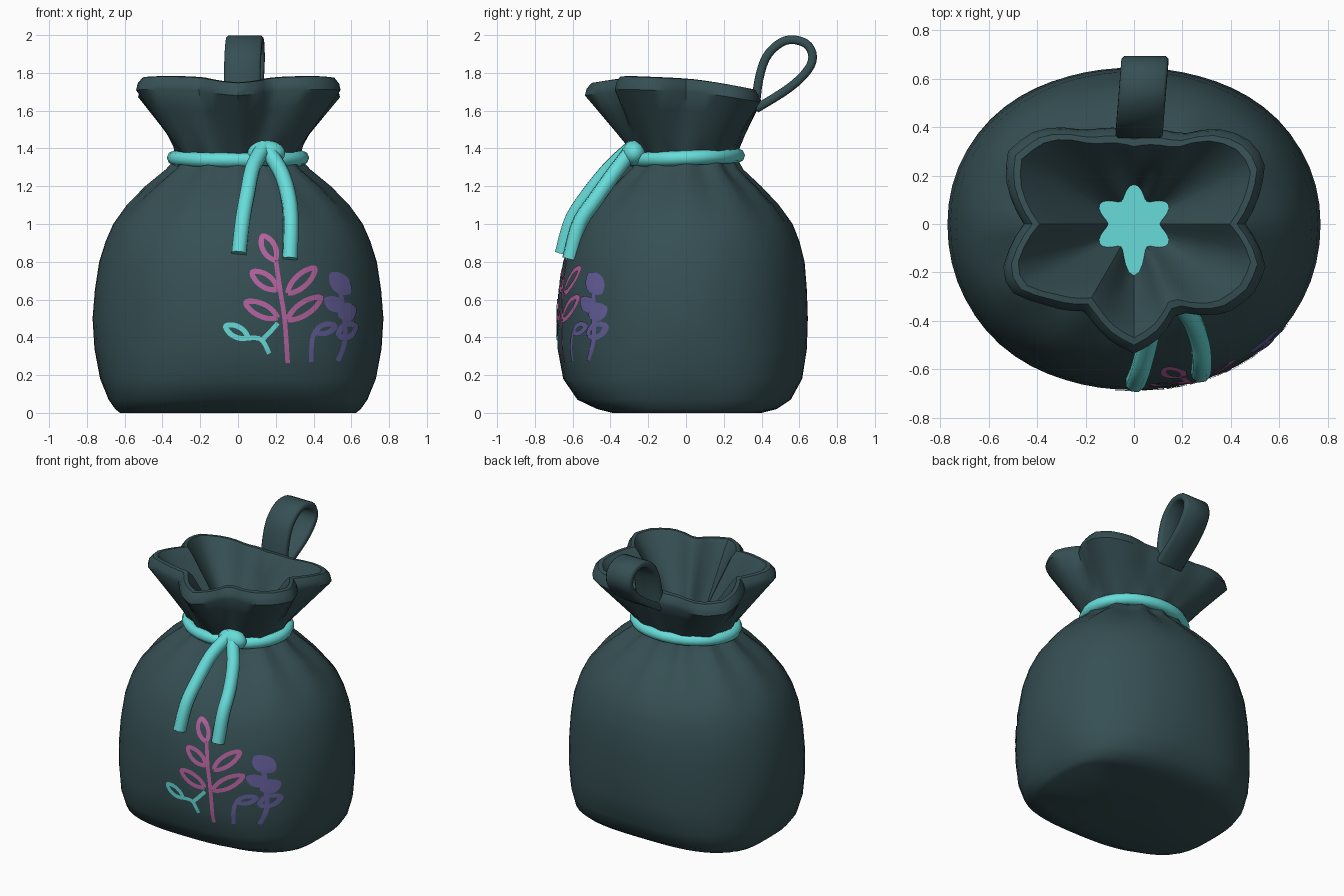
import bpy, bmesh, math
from mathutils import Vector
from mathutils.bvhtree import BVHTree

if "Cube" in bpy.data.objects:
    bpy.data.objects.remove(bpy.data.objects["Cube"])


def mat(name, rgb):
    m = bpy.data.materials.new(name)
    m.diffuse_color = (*rgb, 1)
    m.use_nodes = True
    m.node_tree.nodes["Principled BSDF"].inputs["Base Color"].default_value = m.diffuse_color
    return m


TEAL = mat("dark_teal_cloth", (0.036, 0.078, 0.087))
CYAN = mat("bright_cyan_cord", (0.135, 0.72, 0.70))
PINK = mat("pink_print", (0.47, 0.125, 0.35))
PURPLE = mat("purple_print", (0.13, 0.115, 0.33))


def add(name, mesh, mats, angle=50):
    for m in mats:
        mesh.materials.append(m)
    ob = bpy.data.objects.new(name, mesh)
    bpy.context.collection.objects.link(ob)
    bpy.ops.object.select_all(action='DESELECT')
    ob.select_set(True)
    bpy.context.view_layer.objects.active = ob
    bpy.ops.object.shade_smooth_by_angle(angle=math.radians(angle))
    return ob


# ---------- bag: lofted rings, bottom -> shoulder -> neck -> rim -> inside ----------
N = 60
RIM = [(0.46, 0), (0.54, 0.24), (0.50, 0.33), (0.38, 0.39), (0.2, 0.37), (0, 0.385),
       (-0.2, 0.385), (-0.4, 0.39), (-0.52, 0.3), (-0.53, 0.19), (-0.455, 0), (-0.545, -0.2),
       (-0.51, -0.28), (-0.38, -0.33), (-0.2, -0.36), (-0.1, -0.48), (0, -0.535), (0.1, -0.475),
       (0.18, -0.36), (0.38, -0.37), (0.5, -0.28), (0.545, -0.17)]
POLAR = [(math.atan2(y, x) % math.tau, math.hypot(x, y)) for x, y in RIM]
POLAR.append((math.tau, POLAR[0][1]))


def rim_r(a):
    for (a0, r0), (a1, r1) in zip(POLAR, POLAR[1:]):
        if a0 <= a <= a1:
            return r0 + (r1 - r0) * (a - a0) / (a1 - a0)
    return POLAR[0][1]


def oval(a, rx, front, back, pleat=0, e=2.1):
    ry = back if math.sin(a) > 0 else front
    c, s = abs(math.cos(a)), abs(math.sin(a))
    r = ((c / rx) ** e + (s / ry) ** e) ** (-1 / e)
    return r * (1 + pleat * math.cos(12 * a))


# z, half width, front depth, back depth, pleat strength, squareness
BODY = [(0.0, 0.625, 0.39, 0.40, 0, 3.4), (0.02, 0.65, 0.47, 0.48, 0, 3.1),
        (0.07, 0.685, 0.575, 0.555, 0, 2.8), (0.18, 0.73, 0.65, 0.615, 0, 2.4),
        (0.34, 0.76, 0.68, 0.64, 0, 2.2), (0.5, 0.77, 0.685, 0.645, 0, 2.1),
        (0.65, 0.758, 0.675, 0.64, 0, 2.1), (0.8, 0.735, 0.65, 0.628, 0, 2.1),
        (0.91, 0.70, 0.615, 0.60, 0, 2.1), (1.0, 0.658, 0.57, 0.562, 0.004, 2.1),
        (1.1, 0.58, 0.50, 0.485, 0.016, 2.1), (1.2, 0.475, 0.405, 0.385, 0.035, 2.1),
        (1.29, 0.36, 0.30, 0.285, 0.06, 2.1), (1.35, 0.31, 0.255, 0.255, 0.06, 2.1)]
angles = [math.tau * i / N for i in range(N)]
rings = [[(oval(a, rx, f, b, p, e), z) for a in angles] for z, rx, f, b, p, e in BODY]


def lift(a):   # rim is highest at the front corners and sinks towards the back
    s = math.sin(a)
    if s > 0:
        return 0.005 - 0.055 * min(1, rim_r(a) * s / 0.39) ** 1.3
    return 0.005 + 0.014 * abs(math.sin(2 * a)) - 0.02 * (-s) ** 8


for t in (0.15, 0.4, 0.7, 1.0):   # outer flare
    rings.append([((1 - t) * oval(a, 0.315, 0.26, 0.26, 0.03 * (1 - t)) + t * rim_r(a),
                   1.36 + 0.335 * t + lift(a) * t) for a in angles])
for inset, z in ((0.008, 1.73), (0.035, 1.762), (0.065, 1.765), (0.10, 1.725)):   # rolled rim
    rings.append([(rim_r(a) - inset, z + lift(a)) for a in angles])


def star_r(a):
    d = math.cos(6 * (a - math.pi / 2))
    return 0.135 + 0.028 * d + 0.05 * max(0, -math.sin(a)) ** 30


for t in (0.3, 0.65, 1.0):   # inner wall down to the star-shaped throat
    rings.append([((1 - t) * (rim_r(a) - 0.10) + t * star_r(a),
                   1.725 + lift(a) * (1 - t) - 0.365 * t) for a in angles])

bm = bmesh.new()
vr = [[bm.verts.new((r * math.cos(a), r * math.sin(a), z)) for a, (r, z) in zip(angles, ring)]
      for ring in rings]
for lo, hi in zip(vr, vr[1:]):
    for i in range(N):
        j = (i + 1) % N
        bm.faces.new((lo[i], lo[j], hi[j], hi[i]))
base = bm.verts.new((0, 0, 0))
throat = bm.verts.new((0, 0, 1.36))
for i in range(N):
    j = (i + 1) % N
    bm.faces.new((base, vr[0][j], vr[0][i]))
    bm.faces.new((throat, vr[-1][i], vr[-1][j])).material_index = 1
bm.normal_update()
tree = BVHTree.FromBMesh(bm)
me = bpy.data.meshes.new("bag")
me.materials.append(TEAL)
me.materials.append(CYAN)
bm.to_mesh(me)
bm.free()
add("bag", me, [], 40)


# ---------- cords ----------
def smooth_path(pts, step=6, closed=False):
    """Catmull-Rom resampling of a few control points."""
    P = [Vector(p) for p in pts]
    n = len(P)
    get = (lambda i: P[i % n]) if closed else (lambda i: P[max(0, min(n - 1, i))])
    out = []
    for i in range(n if closed else n - 1):
        a, b, c, d = get(i - 1), get(i), get(i + 1), get(i + 2)
        for k in range(step):
            t = k / step
            out.append(0.5 * (2 * b + (c - a) * t + (2 * a - 5 * b + 4 * c - d) * t * t
                              + (3 * b - a - 3 * c + d) * t ** 3))
    out.append(P[0].copy() if closed else P[-1].copy())
    return out


def tube(name, pts, radius, closed=False):
    cu = bpy.data.curves.new(name + "_path", 'CURVE')
    cu.dimensions = '3D'
    cu.bevel_depth = radius
    cu.bevel_resolution = 2
    cu.use_fill_caps = True
    sp = cu.splines.new('POLY')
    sp.points.add(len(pts) - 1)
    for p, q in zip(sp.points, pts):
        p.co = (*q, 1)
    sp.use_cyclic_u = closed
    tmp = bpy.data.objects.new(name + "_tmp", cu)
    bpy.context.collection.objects.link(tmp)
    bpy.context.view_layer.update()
    mesh = bpy.data.meshes.new_from_object(tmp.evaluated_get(bpy.context.evaluated_depsgraph_get()))
    bpy.data.objects.remove(tmp)
    mesh.materials.clear()
    add(name, mesh, [CYAN])


tube("neck_cord", [(0.338 * math.cos(a), 0.275 * math.sin(a), 1.35 + 0.012 * math.sin(a))
                   for a in angles[::2]], 0.039, True)
tube("cord_tail_left", smooth_path([(0.14, -0.28, 1.41), (0.08, -0.40, 1.30), (0.05, -0.515, 1.16),
                                    (0.025, -0.605, 1.02), (0.005, -0.655, 0.845)]), 0.042)
tube("cord_tail_right", smooth_path([(0.15, -0.28, 1.40), (0.23, -0.38, 1.27), (0.27, -0.48, 1.13),
                                     (0.28, -0.565, 1.0), (0.275, -0.615, 0.815)]), 0.042)
bm = bmesh.new()
bmesh.ops.create_uvsphere(bm, u_segments=16, v_segments=10, radius=1)
for v in bm.verts:
    v.co = (0.15 + 0.10 * v.co.x, -0.275 + 0.065 * v.co.y, 1.375 + 0.068 * v.co.z)
me = bpy.data.meshes.new("cord_knot")
bm.to_mesh(me)
bm.free()
add("cord_knot", me, [CYAN])

# ---------- hanging loop at the back ----------
path = smooth_path([(0.37, 1.64), (0.385, 1.76), (0.42, 1.875), (0.48, 1.945), (0.55, 1.976),
                    (0.63, 1.958), (0.668, 1.905), (0.66, 1.84), (0.60, 1.765), (0.51, 1.695),
                    (0.37, 1.61)], 3)
bm = bmesh.new()
sections = []
for i, p in enumerate(path):
    d = (path[min(i + 1, len(path) - 1)] - path[max(i - 1, 0)]).normalized()
    n = Vector((-d.y, d.x)) * 0.023
    cx = 0.02 + 0.08 * (p.x - 0.36)
    sec = [(-0.097, 0.5), (-0.085, 1), (0.085, 1), (0.097, 0.5),
           (0.097, -0.5), (0.085, -1), (-0.085, -1), (-0.097, -0.5)]
    sections.append([bm.verts.new((cx + x, p.x + n.x * s, p.y + n.y * s)) for x, s in sec])
for a, b in zip(sections, sections[1:]):
    for i in range(8):
        j = (i + 1) % 8
        bm.faces.new((a[i], a[j], b[j], b[i]))
bm.faces.new(sections[0])
bm.faces.new(sections[-1])
bmesh.ops.recalc_face_normals(bm, faces=bm.faces)
me = bpy.data.meshes.new("hanging_loop")
bm.to_mesh(me)
bm.free()
add("hanging_loop", me, [TEAL])


# ---------- printed plants: thin ribbons laid on the front of the bag ----------
def ribbon(bm, pts, width, cols=2):
    rows = []
    for i, p in enumerate(pts):
        d = (pts[min(i + 1, len(pts) - 1)] - pts[max(i - 1, 0)]).normalized()
        w = width(i / (len(pts) - 1))
        row = []
        for c in range(cols + 1):
            q = p + Vector((-d.y, d.x)) * w * (c / cols - 0.5)
            hit, nor, _, _ = tree.ray_cast(Vector((q.x, -3, q.y)), Vector((0, 1, 0)))
            row.append(bm.verts.new(hit + nor * 0.005))
        rows.append(row)
    for a, b in zip(rows, rows[1:]):
        for c in range(cols):
            bm.faces.new((a[c], b[c], b[c + 1], a[c + 1]))


def leaf(bm, base, tip, half, filled=False):
    a, b = Vector(base), Vector(tip)
    if filled:
        ribbon(bm, [a.lerp(b, i / 12) for i in range(13)],
               lambda t: 0.01 + 2 * half * math.sin(math.pi * t) ** 0.7, 6)
        return
    d = b - a
    n = Vector((-d.y, d.x)).normalized() * (half - 0.011)
    m = (a + b) / 2
    ring = smooth_path([a, m - d * 0.2 + n * 0.85, m + d * 0.2 + n * 0.85, b,
                        m + d * 0.2 - n * 0.85, m - d * 0.2 - n * 0.85], 5, True)
    ribbon(bm, ring, lambda t: 0.027)


def plant(name, material, strokes, leaves, solid=()):
    bm = bmesh.new()
    for s in strokes:
        ribbon(bm, smooth_path(s, 8), lambda t: 0.024)
    for l in leaves:
        leaf(bm, *l)
    for l in solid:
        leaf(bm, *l, True)
    bm.normal_update()
    for f in bm.faces:
        if f.normal.y > 0:
            f.normal_flip()
    me = bpy.data.meshes.new(name)
    bm.to_mesh(me)
    bm.free()
    add(name, me, [material])


plant("pink_plant", PINK,
      [[(0.262, 0.265), (0.246, 0.49), (0.225, 0.63), (0.2, 0.80)]],
      [((0.195, 0.81), (0.13, 0.935), 0.045), ((0.205, 0.655), (0.075, 0.745), 0.045),
       ((0.265, 0.635), (0.405, 0.765), 0.045), ((0.205, 0.505), (0.04, 0.585), 0.045),
       ((0.265, 0.495), (0.435, 0.61), 0.045)])
plant("cyan_sprig", CYAN,
      [[(0.04, 0.395), (0.12, 0.39), (0.165, 0.315)], [(0.21, 0.475), (0.17, 0.43), (0.13, 0.39)]],
      [((0.05, 0.40), (-0.065, 0.46), 0.04)])
plant("purple_plant", PURPLE,
      [[(0.385, 0.27), (0.39, 0.38), (0.41, 0.44)],
       [(0.525, 0.275), (0.56, 0.37), (0.56, 0.5), (0.54, 0.64)]],
      [((0.41, 0.43), (0.51, 0.46), 0.035), ((0.53, 0.41), (0.62, 0.46), 0.045)],
      [((0.59, 0.63), (0.485, 0.74), 0.045), ((0.56, 0.545), (0.455, 0.605), 0.035),
       ((0.53, 0.51), (0.62, 0.56), 0.045)])
